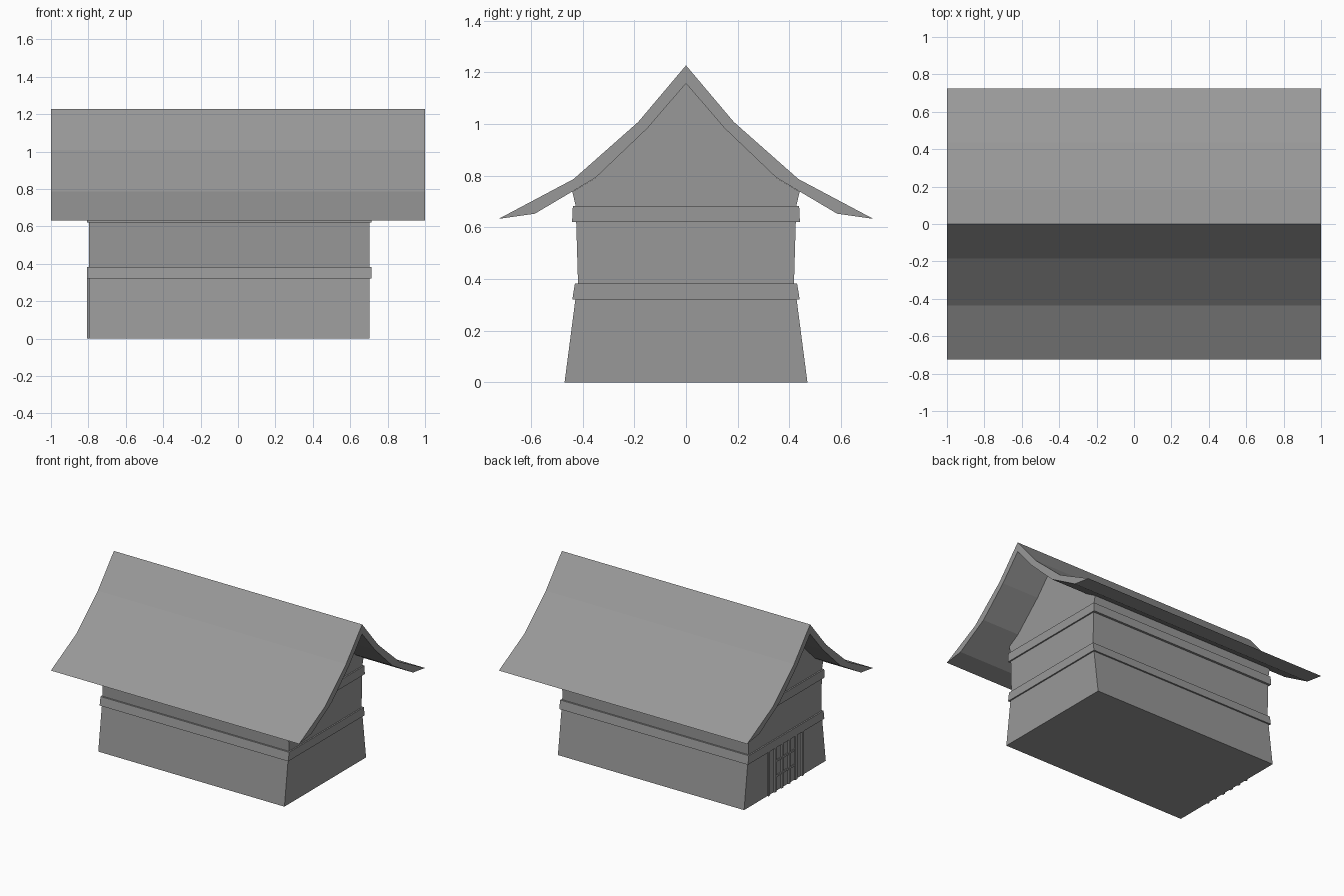
import bpy, bmesh

if "Cube" in bpy.data.objects:
    bpy.data.objects.remove(bpy.data.objects["Cube"])

X0, X1 = -0.797, 0.703      # end walls

grey = bpy.data.materials.new("grey")
grey.diffuse_color = (0.318, 0.318, 0.318, 1)
grey.use_nodes = True
grey.node_tree.nodes["Principled BSDF"].inputs["Base Color"].default_value = grey.diffuse_color


def finish(name, bm):
    bmesh.ops.recalc_face_normals(bm, faces=bm.faces)
    me = bpy.data.meshes.new(name)
    bm.to_mesh(me)
    bm.free()
    me.materials.append(grey)
    ob = bpy.data.objects.new(name, me)
    bpy.context.collection.objects.link(ob)
    return ob


def prism(name, profile, x0, x1):
    """Extrude a closed (y, z) profile along x."""
    bm = bmesh.new()
    a = [bm.verts.new((x0, y, z)) for y, z in profile]
    b = [bm.verts.new((x1, y, z)) for y, z in profile]
    bm.faces.new(a)
    bm.faces.new(b)
    n = len(a)
    for i in range(n):
        j = (i + 1) % n
        bm.faces.new((a[i], a[j], b[j], b[i]))
    return finish(name, bm)


def mirrored(half):
    """Mirror a half profile whose first and last points may lie on y = 0."""
    return half + [(-y, z) for y, z in reversed(half) if y > 0]


def band(name, section):
    """Moulding around the walls; section is (half depth, overhang in x, z)."""
    bm = bmesh.new()
    rings = [[bm.verts.new(c) for c in ((X0 - e, -h, z), (X1 + e, -h, z),
                                        (X1 + e, h, z), (X0 - e, h, z))]
             for h, e, z in section]
    for r, s in zip(rings, rings[1:]):
        for i in range(4):
            j = (i + 1) % 4
            bm.faces.new((r[i], r[j], s[j], s[i]))
    return finish(name, bm)


def box(name, x0, x1, y0, y1, z0, z1):
    return prism(name, [(y0, z0), (y1, z0), (y1, z1), (y0, z1)], x0, x1)


# Walls with gables, tapering and then flaring out to the eaves
prism("walls", mirrored([(0, 1.157), (0.15, 0.983), (0.35, 0.792), (0.44, 0.738),
                         (0.427, 0.683), (0.425, 0.62), (0.418, 0.383),
                         (0.428, 0.323), (0.47, 0)]), X0, X1)

# Curved roof shell
outer = [(0.725, 0.633), (0.435, 0.787), (0.185, 1.008)]
inner = [(0.15, 0.983), (0.35, 0.792), (0.585, 0.653)]
roof = ([(0, 1.227)] + outer[::-1] + inner[::-1] + [(0, 1.157)]
        + [(-y, z) for y, z in inner] + [(-y, z) for y, z in outer])
prism("roof", roof, -1, 1)

# Mouldings
band("lower_band", [(0.428, 0, 0.321), (0.44, 0.01, 0.321),
                    (0.43, 0.01, 0.383), (0.418, 0, 0.383)])
band("upper_band", [(0.425, 0, 0.62), (0.441, 0.01, 0.62),
                    (0.438, 0.01, 0.683), (0.427, 0, 0.683)])

# Lattice door on the left end
for s in (-1, 1):
    box("door_jamb", X0 - 0.01, X0, s * 0.195 - 0.008, s * 0.195 + 0.008, 0, 0.321)
for y in (-0.12, -0.04, 0.04, 0.12):
    box("door_bar", X0 - 0.01, X0, y - 0.01, y + 0.01, 0, 0.321)
for z in (0.11, 0.22):
    box("door_rail", X0 - 0.006, X0, -0.12, 0.12, z - 0.007, z + 0.007)
